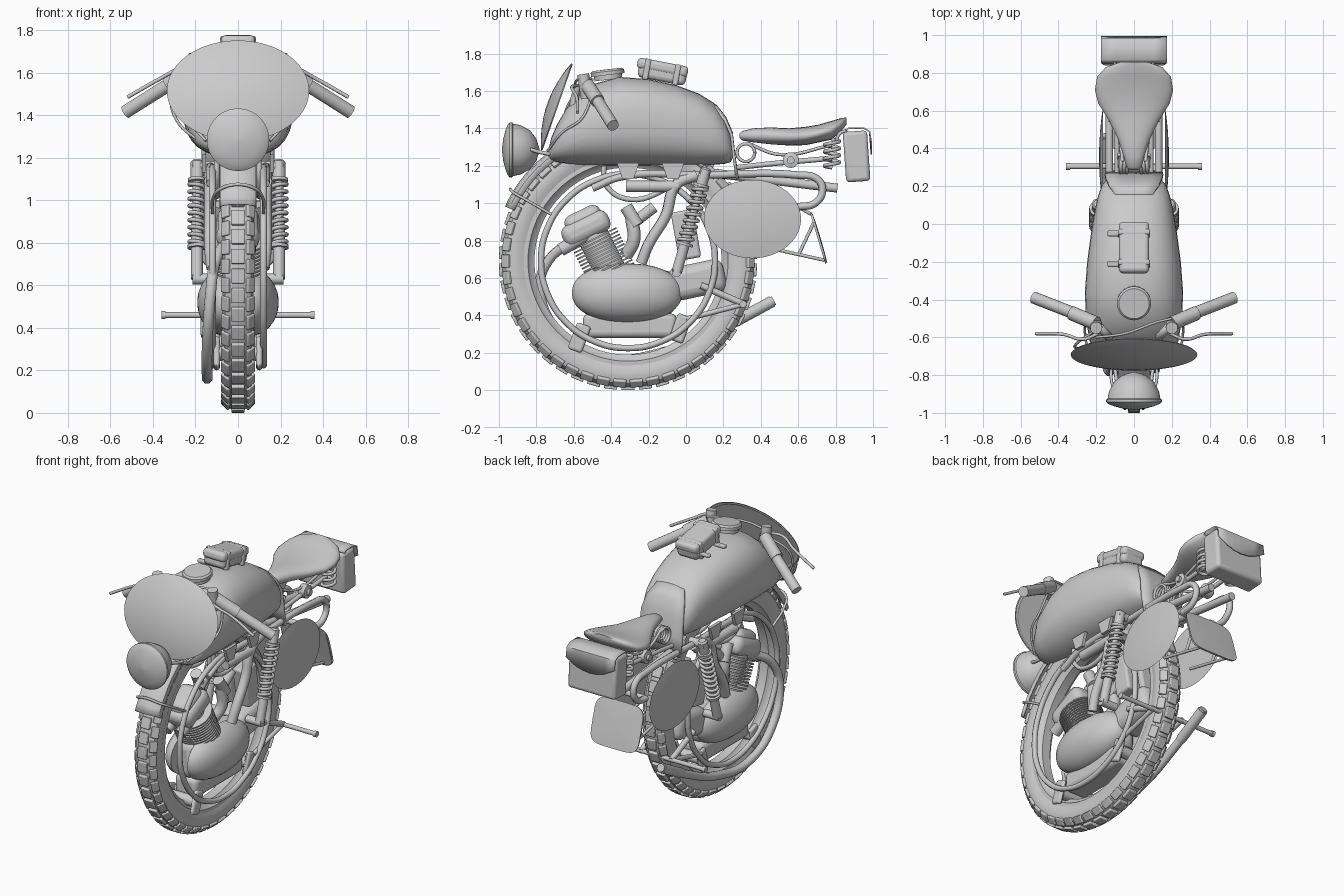
import bpy, bmesh
from math import sin, cos, pi, radians
from mathutils import Vector, Matrix, Euler

if "Cube" in bpy.data.objects:
    bpy.data.objects.remove(bpy.data.objects["Cube"])

HUB = Vector((0, -0.31, 0.69))


def finish(name, bm, mirror=False, solid=0, bevel=0, angle=40):
    bmesh.ops.recalc_face_normals(bm, faces=bm.faces)
    me = bpy.data.meshes.new(name)
    bm.to_mesh(me)
    bm.free()
    ob = bpy.data.objects.new(name, me)
    bpy.context.collection.objects.link(ob)
    bpy.ops.object.select_all(action='DESELECT')
    ob.select_set(True)
    bpy.context.view_layer.objects.active = ob
    if solid:
        ob.modifiers.new("solid", 'SOLIDIFY').thickness = solid
    if bevel:
        m = ob.modifiers.new("bevel", 'BEVEL')
        m.width, m.segments = bevel, 3
    if mirror:
        ob.modifiers.new("mirror", 'MIRROR')
    bpy.ops.object.shade_smooth_by_angle(angle=radians(angle))
    return ob


def skin(name, rings, closed=True, caps=True, loop=False, **kw):
    bm = bmesh.new()
    vs = [[bm.verts.new(p) for p in r] for r in rings]
    n = len(vs[0])
    pairs = list(zip(vs, vs[1:])) + ([(vs[-1], vs[0])] if loop else [])
    for a, b in pairs:
        for i in range(n if closed else n - 1):
            j = (i + 1) % n
            bm.faces.new((a[i], a[j], b[j], b[i]))
    if caps and closed and not loop:
        bm.faces.new(vs[0])
        bm.faces.new(vs[-1])
    return finish(name, bm, **kw)


def lathe(name, a, d, profile, segs=32, loop=False, **kw):
    """profile = (distance along d, radius)"""
    q = Vector(d).to_track_quat('Z', 'Y')
    rings = [[Vector(a) + q @ Vector((max(r, .0005) * cos(2 * pi * i / segs), max(r, .0005) * sin(2 * pi * i / segs), t))
              for i in range(segs)] for t, r in profile]
    return skin(name, rings, loop=loop, **kw)


def rod(name, a, b, r, **kw):
    d = Vector(b) - Vector(a)
    return lathe(name, a, d, [(0, r), (d.length, r)], 16, **kw)


def tube(name, pts, r, mirror=False, cyclic=False, poly=False):
    cu = bpy.data.curves.new(name, 'CURVE')
    cu.dimensions, cu.bevel_depth, cu.bevel_resolution = '3D', r, 2
    cu.use_fill_caps, cu.resolution_u = True, 8
    for s in ((1, -1) if mirror else (1,)):
        sp = cu.splines.new('POLY' if poly else 'BEZIER')
        P = sp.points if poly else sp.bezier_points
        P.add(len(pts) - 1)
        for b, p in zip(P, pts):
            b.co = (p[0] * s, p[1], p[2], 1) if poly else (p[0] * s, p[1], p[2])
            if not poly:
                b.handle_left_type = b.handle_right_type = 'AUTO'
        sp.use_cyclic_u = cyclic
    ob = bpy.data.objects.new(name, cu)
    bpy.context.collection.objects.link(ob)
    bpy.ops.object.select_all(action='DESELECT')
    ob.select_set(True)
    bpy.context.view_layer.objects.active = ob
    bpy.ops.object.convert(target='MESH')
    bpy.ops.object.shade_smooth_by_angle(angle=radians(50))


def coil(name, a, b, R, r, turns, mirror=True):
    a, d = Vector(a), Vector(b) - Vector(a)
    q, n = d.to_track_quat('Z', 'Y'), turns * 14
    tube(name, [a + q @ Vector((R * cos(2 * pi * i / 14), R * sin(2 * pi * i / 14), d.length * i / n))
                for i in range(n + 1)], r, mirror, poly=True)


def box(name, c, size, rot=(0, 0, 0), bevel=.02, **kw):
    bm = bmesh.new()
    M = Matrix.Translation(c) @ Euler([radians(v) for v in rot]).to_matrix().to_4x4()
    bmesh.ops.create_cube(bm, size=1, matrix=M @ Matrix.Diagonal((*size, 1)))
    return finish(name, bm, bevel=bevel, **kw)


def dome(name, c, u, v, n, power=1, e=2, **kw):
    c, u, v, n = map(Vector, (c, u, v, n))
    f = lambda x: (abs(x) ** (2 / e)) * (1 if x > 0 else -1)
    rings = [[c + r * (f(cos(i * pi / 24)) * u + f(sin(i * pi / 24)) * v) + n * max(0, 1 - r * r) ** power
              for i in range(48)] for r in (1, .985, .95, .88, .75, .55, .3, .1)]
    return skin(name, rings, **kw)


def loft(name, secs, e=2.5, n=32):
    """secs = (y, half width, z bottom, z top)"""
    f = lambda x: (abs(x) ** (2 / e)) * (1 if x > 0 else -1)
    return skin(name, [[(w * f(cos(2 * pi * i / n)), y, (a + b) / 2 + (b - a) / 2 * f(sin(2 * pi * i / n)))
                        for i in range(n)] for y, w, a, b in secs], angle=60)


# wheel: tyre, knobs, rim, inner hoops
half = [(.055, .545), (.07, .58), (.074, .62), (.062, .655), (.03, .674)]
lathe("tyre", HUB, (1, 0, 0), [(-t, r) for t, r in half] + half[::-1], 96, loop=True)
bm = bmesh.new()
for i in range(46):
    for x, r, tilt, w, off in ((0, .677, 0, .062, 0), (-.056, .652, -45, .048, .5), (.056, .652, 45, .048, .5)):
        M = Matrix.Translation(HUB) @ Matrix.Rotation(2 * pi * (i + off) / 46, 4, 'X') @ Matrix.Translation((x, 0, r)) \
            @ Matrix.Rotation(radians(tilt), 4, 'Y') @ Matrix.Diagonal((w, .07, .026, 1))
        bmesh.ops.create_cube(bm, size=1, matrix=M)
finish("tyre_knobs", bm, bevel=.005)
rim = [(.06, .565), (.062, .535), (.045, .525), (.03, .5)]
lathe("rim", HUB, (1, 0, 0), [(-t, r) for t, r in rim] + rim[::-1], 96, loop=True)
ring = [(0.12, HUB.y + .465 * cos(a * pi / 8), HUB.z + .465 * sin(a * pi / 8)) for a in range(16)]
tube("inner_hoops", ring, .017, True, cyclic=True)

# tank with cap, straps, pouch and rear panel
loft("tank", [(-.735, .08, 1.24, 1.29), (-.72, .15, 1.225, 1.35), (-.69, .2, 1.215, 1.42), (-.62, .235, 1.205, 1.54),
              (-.5, .255, 1.2, 1.635), (-.36, .26, 1.2, 1.675), (-.2, .248, 1.2, 1.663), (-.05, .228, 1.2, 1.63),
              (.07, .208, 1.2, 1.585), (.15, .19, 1.205, 1.535), (.205, .17, 1.21, 1.465), (.24, .14, 1.22, 1.38),
              (.252, .09, 1.25, 1.31)])
skin("tank_rear_panel", [[(w * s, y, z - .012 * s * s) for s in (-1, -.5, 0, .5, 1)] for y, z, w in (
    (.16, 1.53, .1), (.215, 1.46, .135), (.25, 1.38, .15), (.265, 1.25, .155), (.282, 1.14, .15))],
    closed=False, solid=.015)
lathe("filler_cap", (0, -.415, 1.66), (0, -.12, 1), [(0, .075), (.025, .075), (.025, .09), (.045, .09), (.055, .08), (.056, 0)])
box("tank_pouch", (0, -.125, 1.7), (.15, .26, .1), (-11, 0, 0), .025)
box("pouch_lid", (0, -.125, 1.725), (.16, .275, .06), (-11, 0, 0), .022)
for y in (-.21, -.05):
    box("pouch_strap", (0, y, 1.7 - (y + .125) * .19), (.168, .03, .112), (-11, 0, 0), .008)
    box("pouch_buckle", (-.1, y, 1.665), (.08, .03, .02), bevel=.006)
for y in (-.31, -.07):
    skin("tank_bracket", [[(x, y - .06, 1.215), (x, y + .06, 1.215), (x, y + .03, 1.13), (x, y - .03, 1.13)]
                          for x in (.15, .17)], mirror=True)

# headlamp, windscreen, front mudguard
lathe("headlamp", (0, -.985, 1.285), (0, 1, 0), [(0, 0), (.008, .06), (.02, .105), (.032, .135), (.042, .147), (.055, .147),
      (.06, .14), (.1, .132), (.15, .105), (.185, .06), (.203, 0)], 48)
tube("headlamp_bracket", [(.09, -.84, 1.29), (.1, -.77, 1.27), (.11, -.7, 1.26)], .01, True)
dome("windscreen", (0, -.692, 1.515), (.335, 0, 0), (0, .083, .237), (0, -.05, .017), solid=.008)
mud = [(-.088, .665), (-.085, .695), (-.06, .712), (0, .72), (.06, .712), (.085, .695), (.088, .665)]
skin("front_mudguard", [[(x, HUB.y + r * cos(radians(a)), HUB.z + r * sin(radians(a))) for x, r in mud]
     for a in range(100, 157, 4)], closed=False, solid=.008)
tube("mudguard_stay", [(.12, -.72, .94), (.115, -.85, 1.015), (.08, -.92, 1.055), (0, -.94, 1.075),
                       (-.08, -.92, 1.055), (-.115, -.85, 1.015), (-.12, -.72, .94)], .008)

# handlebars, levers, cables
rod("grip", (.3, -.48, 1.56), (.53, -.39, 1.415), .032, mirror=True)
rod("bar_control", (.2, -.527, 1.63), (.33, -.472, 1.545), .038, mirror=True)
tube("handlebar", [(.3, -.48, 1.56), (.2, -.53, 1.62), (.15, -.58, 1.6), (.14, -.6, 1.4)], .022, True)
rod("bar_reservoir", (.2, -.53, 1.56), (.2, -.55, 1.69), .032, mirror=True)
tube("lever", [(.19, -.58, 1.63), (.27, -.61, 1.62), (.37, -.585, 1.57), (.52, -.58, 1.485)], .009, True)
tube("cable", [(-.2, -.56, 1.62), (-.31, -.64, 1.5), (-.29, -.66, 1.38), (-.16, -.68, 1.26)], .007)
tube("clutch_cable", [(.2, -.5, 1.66), (.12, -.52, 1.67), (-.05, -.58, 1.66), (-.2, -.6, 1.62)], .007)
tube("side_cable", [(.24, -.5, 1.58), (.26, -.56, 1.45), (.24, -.66, 1.38), (.15, -.74, 1.28)], .007, True)

# seat, springs and bag
loft("seat", [(.285, .02, 1.35, 1.37), (.3, .04, 1.335, 1.385), (.36, .055, 1.325, 1.4), (.45, .085, 1.315, 1.405),
              (.55, .135, 1.308, 1.4), (.64, .19, 1.31, 1.408), (.71, .207, 1.325, 1.42), (.78, .195, 1.34, 1.44),
              (.83, .15, 1.385, 1.455), (.858, .07, 1.42, 1.458)], 2.2)
tube("seat_rail", [(.09, .27, 1.19), (.09, .45, 1.21), (.09, .78, 1.24)], .014, True)
tube("seat_rail_upper", [(.06, .33, 1.32), (.08, .5, 1.26), (.1, .78, 1.31)], .009, True)
lathe("seat_clamp", (.07, .56, 1.23), (1, 0, 0), [(0, .042), (.045, .042), (.05, .02), (.065, .02)], 20, mirror=True)
coil("seat_spring", (.11, .78, 1.19), (.11, .78, 1.34), .04, .01, 4)
coil("nose_spring", (.03, .32, 1.27), (.08, .32, 1.27), .048, .009, 3)
box("tail_bag", (0, .912, 1.25), (.345, .13, .27), (4, 0, 0), .02)
skin("bag_flap", [[(.175 * s, y, z - (.06 * (1 - s * s) if z < 1.35 else 0)) for s in (-1, -.6, -.3, 0, .3, .6, 1)]
                  for y, z in ((.85, 1.39), (.87, 1.405), (.95, 1.405), (.985, 1.385), (.995, 1.32))],
     closed=False, solid=.008)
tube("bag_hanger", [(.1, .8, 1.32), (.1, .82, 1.37), (.1, .86, 1.39)], .009, True)

# frame tubes and plates
tube("top_rails", [(.13, -.5, 1.08), (.13, -.35, 1.14), (.13, .1, 1.15), (.13, .6, 1.15), (.13, .7, 1.13), (.13, .73, 1.07),
                   (.13, .69, 1.0), (.13, .6, .98)], .02, True)
rod("tail_tube", (.08, .15, 1.16), (.08, .81, 1.08), .024, mirror=True)
rod("tail_crossbar", (-.13, .6, .98), (.13, .6, .98), .018)
rod("frame_sleeve", (.13, -.32, 1.09), (.13, -.04, 1.09), .03, mirror=True)
tube("down_tubes", [(.12, -.24, .68), (.13, -.2, .78), (.13, -.11, .93), (.13, -.05, 1.1), (.13, .06, 1.15)], .03, True)
tube("frame_loop", [(.1, -.44, 1.2), (.1, -.43, 1.1), (.1, -.3, 1.02), (.1, -.05, 1.1)], .014, True)
dome("side_plate", (.165, .355, .915), (0, .26, 0), (0, 0, .21), (.02, 0, 0), mirror=True)
dome("number_plate", (0, .715, .815), (.175, 0, 0), (0, .042, -.14), (0, .004, .001), e=5, solid=.012)
for p in (((.1, .4, .77), (.1, .74, .695)), ((.1, .6, .98), (.1, .67, .94)), ((.1, .6, .72), (.1, .685, .9))):
    rod("plate_stay", *p, .009, mirror=True)

# shock absorbers
T, B = Vector((.193, .1, 1.16)), Vector((.193, -.05, .63))
rod("shock_rod", B, T, .02, mirror=True)
lathe("shock_body", B, T - B, [(0, .028), (.15, .028), (.15, .045), (.165, .045), (.165, .028), (.3, .026)], 20, mirror=True)
lathe("shock_top", T, B - T, [(-.03, .02), (-.02, .03), (.06, .03), (.06, .043), (.075, .043)], 20, mirror=True)
coil("shock_spring", B.lerp(T, .3), B.lerp(T, .87), .036, .01, 9)
for p in (T, B):
    rod("shock_mount", p + Vector((-.09, 0, 0)), p + Vector((.02, 0, 0)), .025, mirror=True)

# engine
axis = Vector((0, -.45, .9))
fins = [(0, .09)]
for i in range(12):
    t = .02 + i * .019
    fins += [(t, .085), (t, .132), (t + .009, .132), (t + .009, .085)]
lathe("cylinder_fins", (0, -.385, .6), axis, fins + [(.26, .085)], 32)
box("cylinder_head", (0, -.535, .865), (.2, .27, .12), (26, 0, 0), .045)
box("rocker_cover", (0, -.55, .915), (.15, .21, .1), (26, 0, 0), .045)
rod("exhaust_port", (.05, -.53, .83), (.05, -.67, .75), .035, mirror=True)
dome("crankcase_cover", (.06, -.315, .52), (0, .295, 0), (0, 0, .157), (.132, 0, 0), .5, 2.2, mirror=True)
box("crankcase", (0, -.31, .52), (.14, .5, .24), bevel=.05)
box("sump", (0, -.3, .345), (.16, .5, .13), bevel=.03)
box("gearbox", (0, .06, .59), (.2, .3, .18), (12, 0, 0), .05)
box("oil_tank", (.06, 0, .83), (.1, .12, .26), (10, 0, 0), .015, mirror=True)
rod("carburettor", (.08, -.32, .98), (.09, -.26, .88), .035, mirror=True)
rod("intake_pipe", (.07, -.3, .88), (.07, -.17, .98), .03, mirror=True)
tube("intake_stub", [(.08, -.29, .92), (.08, -.28, .8), (.05, -.32, .72)], .035, True)
tube("exhaust", [(-.06, -.6, .8), (-.11, -.73, .7), (-.13, -.78, .55), (-.145, -.68, .31), (-.145, -.45, .175),
                 (-.145, -.1, .21), (-.145, .2, .335), (-.145, .47, .48)], .027)
lathe("exhaust_tip", (-.145, .25, .36), (0, .22, .12), [(0, .027), (.02, .031), (.24, .031), (.24, .025), (.15, .025)], 20)

# foot pegs and lower brackets
rod("foot_peg_bar", (-.36, .305, .46), (.36, .305, .46), .014)
lathe("peg_end", (.34, .305, .46), (1, 0, 0), [(0, .014), (0, .019), (.02, .019)], 16, mirror=True)
rod("peg_arm", (.11, .08, .56), (.11, .31, .46), .018, mirror=True)
rod("peg_brace", (.11, .0, .38), (.11, .31, .46), .014, mirror=True)
for y, z in ((-.57, .28), (-.03, .33)):
    box("roller_bracket", (.1, y, z), (.03, .08, .15), (-20, 0, 0), .025, mirror=True)
    rod("roller", (-.1, y, z), (.1, y, z), .035)
